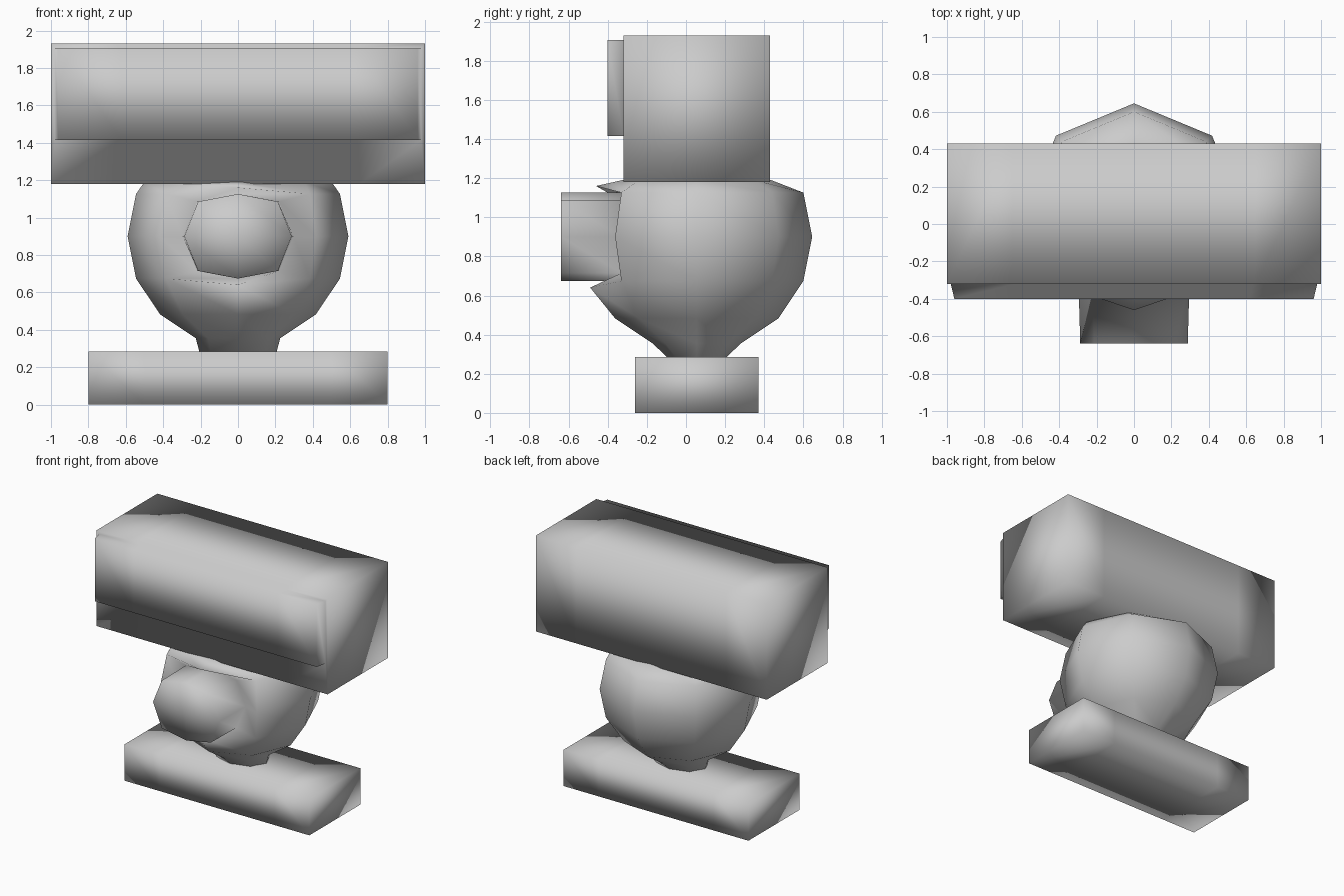
import bpy
import bmesh
from mathutils import Vector, Matrix

default = bpy.data.objects.get("Cube")
if default:
    bpy.data.objects.remove(default, do_unlink=True)

grey = bpy.data.materials.new("plain grey")
grey.use_nodes = True
grey.diffuse_color = (0.6, 0.6, 0.6, 1)
grey.node_tree.nodes["Principled BSDF"].inputs["Base Color"].default_value = (0.6, 0.6, 0.6, 1)


def finish(bm, name):
    """Turn a bmesh into a fully smooth-shaded grey object."""
    bmesh.ops.recalc_face_normals(bm, faces=bm.faces[:])
    for face in bm.faces:
        face.smooth = True
    mesh = bpy.data.meshes.new(name)
    bm.to_mesh(mesh)
    bm.free()
    mesh.materials.append(grey)
    obj = bpy.data.objects.new(name, mesh)
    bpy.context.collection.objects.link(obj)
    return obj


def box(low, high, cut):
    """Box between two corners, with support loops at x = +-cut."""
    bm = bmesh.new()
    low, high = Vector(low), Vector(high)
    place = Matrix.Translation((low + high) / 2) @ Matrix.Diagonal((high - low).to_4d())
    bmesh.ops.create_cube(bm, size=1, matrix=place)
    for x in (-cut, cut):
        geom = bm.verts[:] + bm.edges[:] + bm.faces[:]
        bmesh.ops.bisect_plane(bm, geom=geom, plane_co=(x, 0, 0), plane_no=(1, 0, 0))
    return bm


def extrude(bm, faces, move):
    """Extrude a face region, place its new vertices by a rule, return its faces."""
    out = bmesh.ops.extrude_face_region(bm, geom=faces)["geom"]
    bmesh.ops.delete(bm, geom=[f for f in faces if f.is_valid], context="FACES")
    for v in out:
        if isinstance(v, bmesh.types.BMVert):
            v.co = move(v.co)
    return [f for f in out if isinstance(f, bmesh.types.BMFace)]


# Foot slab
finish(box((-0.8, -0.26, 0), (0.8, 0.37, 0.285), 0.5), "base")

# Wide head with a raised screen on its front
bm = box((-1, -0.32, 1.18), (1, 0.43, 1.93), 0.65)
front = [f for f in bm.faces if f.calc_center_median().y < -0.3]
screen = extrude(bm, front, lambda c: Vector((c.x * 0.98, c.y, 1.905 if c.z > 1.5 else 1.415)))
extrude(bm, screen, lambda c: Vector((c.x * 0.98, -0.4, c.z)))
finish(bm, "head")

# Ball body, worked about its own centre
bm = bmesh.new()
R = 0.59
CENTRE = Vector((0, 0.055, 0.9))
bmesh.ops.create_uvsphere(bm, u_segments=8, v_segments=8, radius=R)
for v in bm.verts:
    if v.co.z > 0.3:
        # Crown flattened into the underside of the head
        v.co = Vector((v.co.x * 1.2, max(-0.38, min(0.38, v.co.y)), 0.29))
    elif v.co.y < -0.5 and abs(v.co.z) > 0.1:
        # Lips above and below the nose
        v.co.z *= 1.15
        v.co.y += 0.03 if v.co.z > 0 else 0


def nose_root(c):
    corner = abs(c.x) > 0.1 and abs(c.z) > 0.1
    if corner:
        return Vector((c.x * 0.57, -0.385, c.z * 0.82))
    return Vector((c.x * 0.71, -0.385, c.z * 0.87))


# Nose drawn out of the four front faces
def is_front(f):
    c = f.calc_center_median()
    return c.y < -0.3 and abs(c.x) < 0.3 and abs(c.z) < 0.2


nose = extrude(bm, [f for f in bm.faces if is_front(f)], nose_root)
extrude(bm, nose, lambda c: Vector((c.x * 0.97, -0.695, c.z)))

# Neck drawn out of the bottom fan
fan = [f for f in bm.faces if f.calc_center_median().z < -0.52]
extrude(bm, fan, lambda c: Vector((c.x * 0.9, c.y * 0.6, -0.63)))
bmesh.ops.translate(bm, verts=bm.verts[:], vec=CENTRE)
finish(bm, "ball_body")
